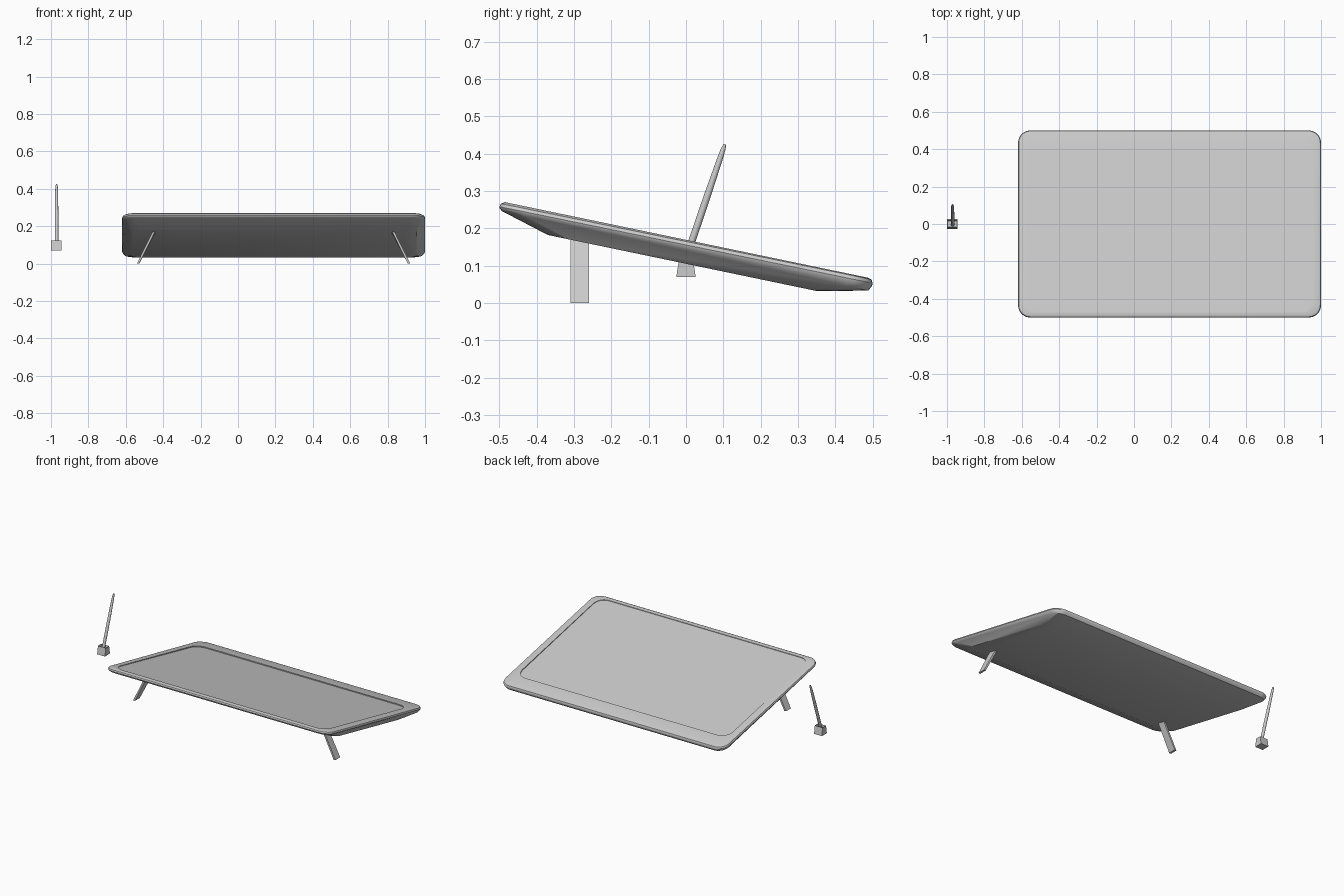
import bpy, bmesh, math
from mathutils import Vector

if "Cube" in bpy.data.objects:
    bpy.data.objects.remove(bpy.data.objects["Cube"])

MID = 0.19  # x centre of the tablet


def finish(name, bm, angle=35):
    bmesh.ops.recalc_face_normals(bm, faces=bm.faces)
    me = bpy.data.meshes.new(name)
    bm.to_mesh(me)
    bm.free()
    ob = bpy.data.objects.new(name, me)
    bpy.context.collection.objects.link(ob)
    bpy.ops.object.select_all(action='DESELECT')
    ob.select_set(True)
    bpy.context.view_layer.objects.active = ob
    bpy.ops.object.shade_smooth_by_angle(angle=math.radians(angle))
    return ob


def tilted_loop(bm, half_x, y0, y1, z0, z1, r, n=6):
    """Rounded rectangle whose height runs from z0 at y0 to z1 at y1."""
    verts = []
    for i, (sx, far) in enumerate(((1, 1), (-1, 1), (-1, 0), (1, 0))):
        cx = MID + sx * (half_x - r)
        cy = y1 - r if far else y0 + r
        for k in range(n + 1):
            a = math.pi / 2 * (i + k / n)
            x, y = cx + r * math.cos(a), cy + r * math.sin(a)
            z = z0 + (z1 - z0) * (y - y0) / (y1 - y0)
            verts.append(bm.verts.new((x, y, z)))
    return verts


def loft(name, loops, cap_start=True, cap_end=True, angle=35):
    bm = bmesh.new()
    rings = [tilted_loop(bm, *l) for l in loops]
    for a, b in zip(rings, rings[1:]):
        for i in range(len(a)):
            j = (i + 1) % len(a)
            bm.faces.new((a[i], a[j], b[j], b[i]))
    if cap_start:
        bm.faces.new(rings[0])
    if cap_end:
        bm.faces.new(rings[-1])
    return finish(name, bm, angle)


# Tablet body: underside, rounded rim, bezel and the screen recess wall
recess = (0.76, -0.465, 0.395, 0.262, 0.080, 0.065)
loft("tablet_body", [
    (0.765, -0.370, 0.350, 0.182, 0.032, 0.06),
    (0.798, -0.493, 0.488, 0.246, 0.033, 0.06),
    (0.808, -0.499, 0.498, 0.253, 0.045, 0.065),
    (0.810, -0.500, 0.500, 0.258, 0.053, 0.065),
    (0.806, -0.496, 0.497, 0.266, 0.063, 0.062),
    (0.794, -0.485, 0.486, 0.270, 0.068, 0.055),
    (0.760, -0.465, 0.395, 0.2655, 0.0865, 0.065),
    recess,
], cap_end=False)

# Screen panel at the bottom of the recess
loft("screen", [recess], cap_start=False)

# Splayed legs under the raised edge
for side, label in ((-1, "left"), (1, "right")):
    bm = bmesh.new()
    bmesh.ops.create_cube(bm, size=1)
    for v in bm.verts:
        top = v.co.z > 0
        x = MID + side * (0.638 if top else 0.724) + v.co.x * 0.013
        y = -0.285 + v.co.y * 0.05
        z = 0.175 - 0.2 * (y + 0.31) if top else (0.006 if v.co.x * side < 0 else 0.0)
        if not top and v.co.x * side < 0:
            z, x = 0.0, x
        v.co = (x, y, z)
    finish(label + "_leg", bm, 20)

# Pen holder: tapered block with a small socket
bm = bmesh.new()
bmesh.ops.create_cube(bm, size=1)
for v in bm.verts:
    top = v.co.z > 0
    v.co = (-0.971 + v.co.x * 0.056,
            v.co.y * (0.036 if top else 0.052),
            0.122 if top else 0.07)
bm.normal_update()
cap = max(bm.faces, key=lambda f: f.normal.z)
bmesh.ops.inset_region(bm, faces=[cap], thickness=0.004)
for v in cap.verts:
    v.co.z -= 0.015
finish("pen_holder", bm, 30)

# Pen: lathed profile leaning back in the holder
bm = bmesh.new()
start, end = Vector((-0.97, -0.008, 0.095)), Vector((-0.97, 0.104, 0.425))
axis = (end - start).normalized()
rot = Vector((0, 0, 1)).rotation_difference(axis)
length = (end - start).length
profile = [(0.007, 0), (0.0095, 0.05), (0.0095, 0.55), (0.0075, 0.9),
           (0.006, 0.97), (0.003, 1.0)]
rings = []
for r, t in profile:
    ring = []
    for k in range(16):
        a = math.tau * k / 16
        p = Vector((r * math.cos(a), r * math.sin(a), t * length))
        ring.append(bm.verts.new(start + rot @ p))
    rings.append(ring)
for a, b in zip(rings, rings[1:]):
    for i in range(16):
        bm.faces.new((a[i], a[i - 1], b[i - 1], b[i]))
bm.faces.new(rings[0])
bm.faces.new(rings[-1])
finish("pen", bm, 40)
